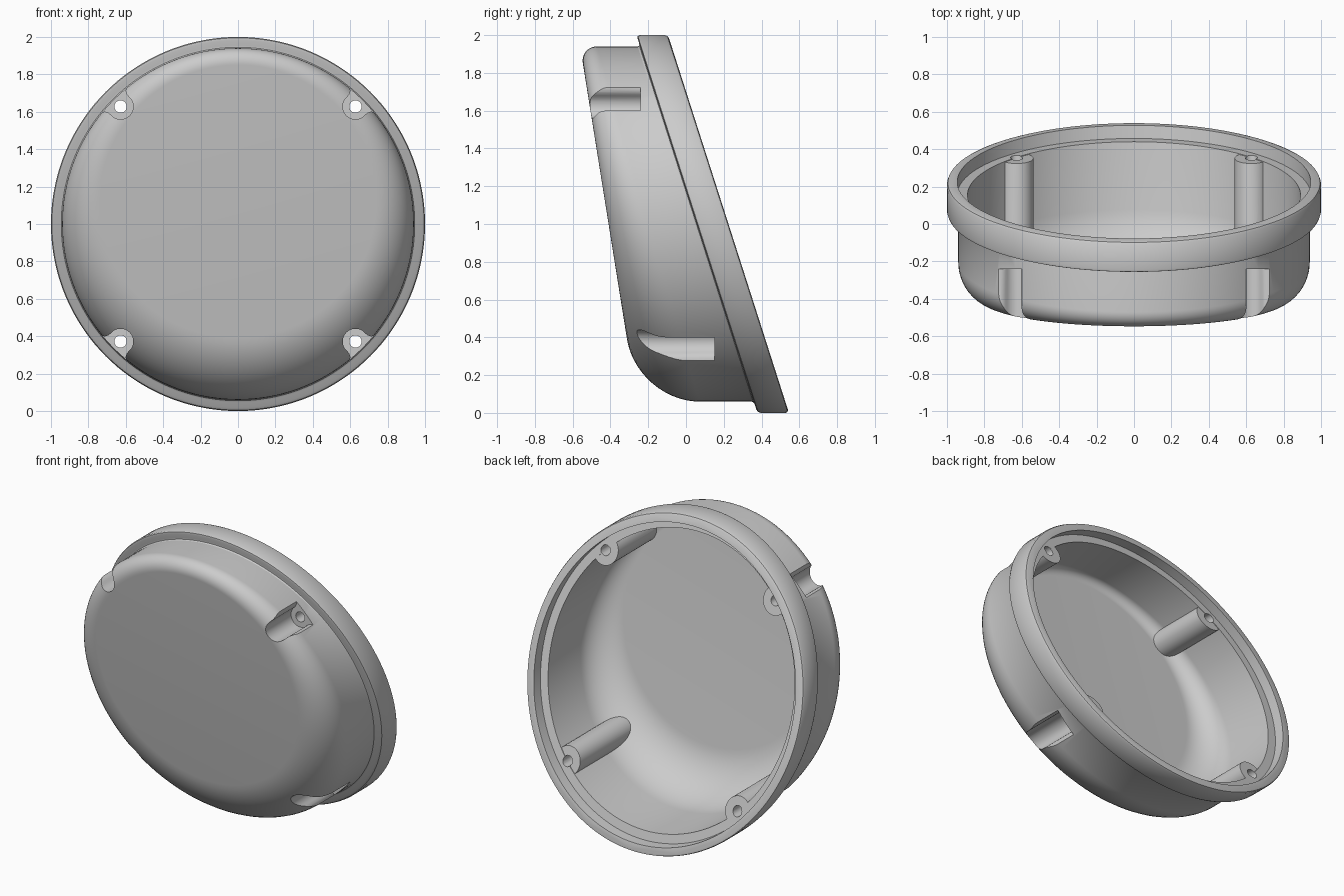
import bpy, bmesh
from math import sin, cos, pi, radians

if "Cube" in bpy.data.objects:
    bpy.data.objects.remove(bpy.data.objects["Cube"], do_unlink=True)

SEG = 144            # segments around the housing
BACK_TILT = -0.32    # slope of the rear opening
FACE_TILT = -0.16    # slope of the front face
BOSS_AT = 0.628      # screw offset from the axis in x and z
FAR = 0.8            # overshoot for cutters

grey = bpy.data.materials.new("plain_grey")
grey.use_nodes = True
grey.diffuse_color = (0.6, 0.6, 0.6, 1)
grey.node_tree.nodes["Principled BSDF"].inputs["Base Color"].default_value = (0.6, 0.6, 0.6, 1)


def make_object(name, bm):
    bmesh.ops.recalc_face_normals(bm, faces=bm.faces)
    mesh = bpy.data.meshes.new(name)
    bm.to_mesh(mesh)
    bm.free()
    mesh.materials.append(grey)
    obj = bpy.data.objects.new(name, mesh)
    bpy.context.collection.objects.link(obj)
    return obj


def cut(target, cutter):
    """Subtract the cutter from the target and discard the cutter."""
    cutter.hide_render = True
    mod = target.modifiers.new("cut", "BOOLEAN")
    mod.operation = "DIFFERENCE"
    mod.solver = "EXACT"
    mod.object = cutter
    bpy.context.view_layer.objects.active = target
    bpy.ops.object.modifier_apply(modifier=mod.name)
    bpy.data.objects.remove(cutter, do_unlink=True)


def drum(name, radius, face_y, shrink, back_rings, steps=14):
    """Tilted-front drum whose front fillet grows from top to bottom."""
    bm = bmesh.new()
    columns = []
    for i in range(SEG):
        a = 2 * pi * i / SEG
        size = 0.21 - 0.12 * cos(a) - shrink
        corner = face_y + FACE_TILT * radius * cos(a)
        start = face_y + FACE_TILT * (radius - size) * cos(a)
        points = []
        for k in range(steps + 1):
            t = k / steps
            w0, w1, w2 = (1 - t) ** 2, 1.414 * t * (1 - t), t * t
            total = w0 + w1 + w2
            r = (w0 * (radius - size) + (w1 + w2) * radius) / total
            y = (w0 * start + w1 * corner + w2 * (corner + size)) / total
            points.append((r, y))
        points += [(r, y + BACK_TILT * r * cos(a)) for r, y in back_rings]
        columns.append([bm.verts.new((r * sin(a), y, 1 + r * cos(a))) for r, y in points])
    for i in range(SEG):
        left, right = columns[i], columns[(i + 1) % SEG]
        for k in range(len(left) - 1):
            bm.faces.new((left[k], right[k], right[k + 1], left[k + 1]))
    bm.faces.new([c[0] for c in columns])
    bm.faces.new([c[-1] for c in columns])
    return make_object(name, bm)


def four_prisms(name, outline, end_y):
    """Prisms along y at the four screws; outline is (outward, sideways)."""
    bm = bmesh.new()
    for sx in (-1, 1):
        for sz in (-1, 1):
            front, back = [], []
            for u, v in outline:
                x = sx * (BOSS_AT + (u - v) * cos(pi / 4))
                z = sz * (BOSS_AT + (u + v) * cos(pi / 4))
                front.append(bm.verts.new((x, -FAR, 1 + z)))
                back.append(bm.verts.new((x, end_y(z, sz), 1 + z)))
            bm.faces.new(front)
            bm.faces.new(back)
            n = len(outline)
            for i in range(n):
                j = (i + 1) % n
                bm.faces.new((front[i], front[j], back[j], back[i]))
    return make_object(name, bm)


def circle(radius, n=40):
    return [(radius * cos(2 * pi * i / n), radius * sin(2 * pi * i / n)) for i in range(n)]


# Outer body with the stepped rim
housing = drum("housing", 0.94, -0.41, 0, [
    (0.94, 0.045), (0.945, 0.055), (0.955, 0.058), (0.982, 0.058),
    (0.995, 0.063), (1, 0.076), (1, 0.208), (0.995, 0.22), (0.982, 0.225)])

# Hollow interior with a seating ledge, leaving the screw bosses standing
cavity = drum("cavity_cutter", 0.89, -0.36, 0.035, [
    (0.89, 0.155), (0.945, 0.155), (0.945, 0.4)])
cut(cavity, four_prisms("boss_form", circle(0.09), lambda z, s: 0.151 + BACK_TILT * z))
cut(housing, cavity)

# Outside screw pockets: round inside, flaring towards the wall
flare = [(0.012, 0.068), (0.025, 0.07), (0.038, 0.077), (0.052, 0.092), (0.09, 0.14)]
arc = [(0.068 * cos(pi * (0.5 + i / 20)), 0.068 * sin(pi * (0.5 + i / 20))) for i in range(21)]
pocket = flare[::-1] + arc + [(u, -v) for u, v in flare]
cut(housing, four_prisms("pocket_cutter", pocket, lambda z, s: -0.045 - 0.195 * s))

# Screw holes
cut(housing, four_prisms("hole_cutter", circle(0.033, 24), lambda z, s: FAR))

# Smooth shading with sharp edges kept
bpy.ops.object.select_all(action="DESELECT")
housing.select_set(True)
bpy.context.view_layer.objects.active = housing
bpy.ops.object.shade_smooth_by_angle(angle=radians(30))
